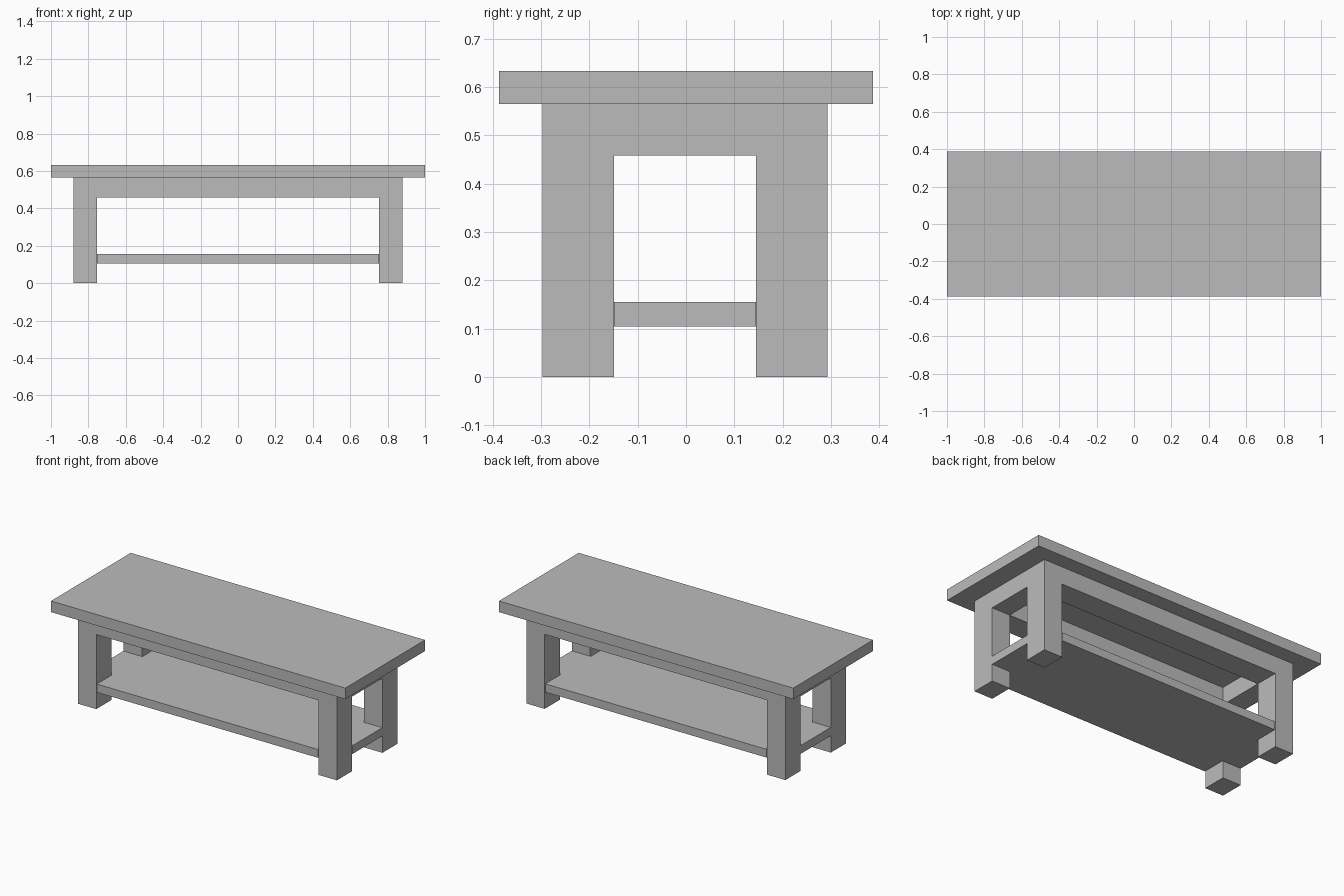
import bpy

cube = bpy.data.objects.get("Cube")
if cube:
    bpy.data.objects.remove(cube, do_unlink=True)

grey = bpy.data.materials.new("plain grey")
grey.use_nodes = True
colour = (0.5, 0.5, 0.5, 1)
grey.diffuse_color = colour
grey.node_tree.nodes["Principled BSDF"].inputs["Base Color"].default_value = colour

SHIFT = -0.002                      # base sits slightly forward of the top
LEG_X, LEG_IN_X = 0.88, 0.755       # outer and inner faces of the legs
LEG_Y, LEG_IN_Y = 0.295, 0.147
APRON_Z, TOP_Z, HEIGHT = 0.458, 0.565, 0.633
SHELF_Z, SHELF_TOP = 0.104, 0.155
GAP = 0.004


def box(name, x, y, z):
    """Flat-faced box spanning the given (low, high) ranges."""
    spans = (x, y, z)
    bpy.ops.mesh.primitive_cube_add(size=1, location=[(a + b) / 2 for a, b in spans])
    ob = bpy.context.object
    ob.name = name
    ob.scale = [abs(b - a) for a, b in spans]
    bpy.ops.object.transform_apply(location=False, rotation=False, scale=True)
    ob.data.materials.append(grey)
    return ob


def side(s, a, b, shift=0):
    """Range between a and b, mirrored to the side s."""
    return tuple(sorted((s * a + shift, s * b + shift)))


# Table top
box("table_top", (-1, 1), (-0.387, 0.387), (TOP_Z, HEIGHT))

# Legs
for sx, xn in ((-1, "right"), (1, "left")):
    for sy, yn in ((-1, "front"), (1, "back")):
        box(f"{yn}_{xn}_leg", side(sx, LEG_IN_X, LEG_X),
            side(sy, LEG_IN_Y, LEG_Y, SHIFT), (0, TOP_Z))

# Open apron frame, flush with the legs
inner_y = (-LEG_IN_Y + SHIFT, LEG_IN_Y + SHIFT)
for sy, yn in ((-1, "front"), (1, "back")):
    box(f"{yn}_apron", (-LEG_IN_X, LEG_IN_X),
        side(sy, LEG_IN_Y, LEG_Y, SHIFT), (APRON_Z, TOP_Z))
for sx, xn in ((-1, "right"), (1, "left")):
    box(f"{xn}_apron", side(sx, LEG_IN_X, LEG_X), inner_y, (APRON_Z, TOP_Z))

# Low shelf, with an extension between each pair of end legs
shelf_x = LEG_IN_X - GAP
box("shelf", (-shelf_x, shelf_x), (-LEG_Y + SHIFT, LEG_Y + SHIFT), (SHELF_Z, SHELF_TOP))
for sx, xn in ((-1, "right"), (1, "left")):
    box(f"{xn}_shelf_end", side(sx, shelf_x, LEG_X),
        (inner_y[0] + GAP / 4, inner_y[1] - GAP / 4), (SHELF_Z, SHELF_TOP))
